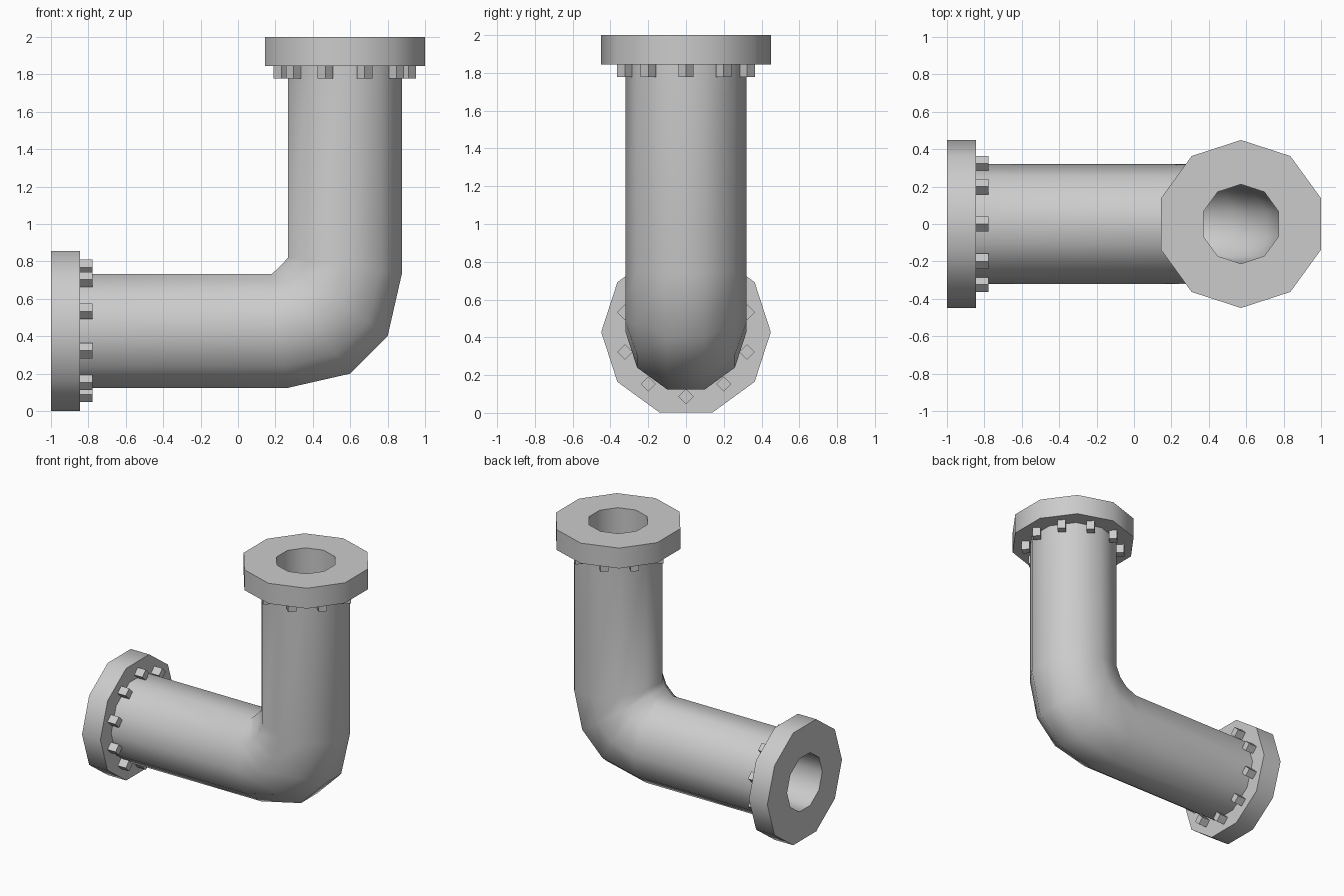
import bpy, bmesh, math
from mathutils import Vector

if "Cube" in bpy.data.objects:
    bpy.data.objects.remove(bpy.data.objects["Cube"])

N = 10                 # sides of every round section
C = 0.428              # axis height of the horizontal leg
R_PIPE, R_BORE, R_FLANGE = 0.32, 0.212, 0.449
APO = math.cos(math.pi / N)


def mirror(p):
    """Swap the horizontal leg with the vertical leg."""
    return Vector((1 - p[2], p[1], 1 - p[0]))


def finish(bm, name, smooth=True):
    bmesh.ops.recalc_face_normals(bm, faces=bm.faces)
    me = bpy.data.meshes.new(name)
    bm.to_mesh(me)
    bm.free()
    ob = bpy.data.objects.new(name, me)
    bpy.context.collection.objects.link(ob)
    if smooth:
        bpy.ops.object.select_all(action='DESELECT')
        ob.select_set(True)
        bpy.context.view_layer.objects.active = ob
        bpy.ops.object.shade_smooth_by_angle(angle=math.radians(42))
    return ob


def section(inner, outer, radius):
    """Decagon stretched between an inner and an outer (x, z) pipe point."""
    a, b = Vector(inner), Vector(outer)
    mid, half = (a + b) / 2, (b - a) / 2
    pts = []
    for k in range(N):
        t = math.pi / N + 2 * math.pi * k / N
        p = mid + half * (math.cos(t) / APO * radius / R_PIPE)
        pts.append(Vector((p.x, radius * math.sin(t), p.y)))
    return pts


def loft(rings, name, flip=False):
    """Skin a closed loop of rings."""
    bm = bmesh.new()
    vs = [[bm.verts.new(mirror(p) if flip else p) for p in r] for r in rings]
    for i, a in enumerate(vs):
        b = vs[(i + 1) % len(vs)]
        for k in range(N):
            j = (k + 1) % N
            bm.faces.new((a[k], a[j], b[j], b[k]))
    return finish(bm, name)


# Pipe: mitred stations through the bend, outer skin then bore
h = R_PIPE * APO
lo, hi = C - h, C + h
stations = [((-0.845, hi), (-0.845, lo)), ((0.18, hi), (0.265, lo)),
            ((0.21, hi + 0.027), (0.6, 0.2))]
stations += [((1 - a[1], 1 - a[0]), (1 - b[1], 1 - b[0]))
             for a, b in reversed(stations)]
loft([section(a, b, R_PIPE) for a, b in stations] +
     [section(a, b, R_BORE) for a, b in reversed(stations)], "elbow_pipe")

for flip, side in ((False, "lower"), (True, "upper")):
    # Flange ring
    prof = [(-1, R_BORE), (-1, R_FLANGE), (-0.845, R_FLANGE), (-0.845, R_BORE)]
    loft([section((x, hi), (x, lo), r) for x, r in prof], side + "_flange", flip)

    # Bolts: diamond-section pegs around the back of the flange
    bm = bmesh.new()
    d = 0.041
    for k in range(N):
        t = math.pi / 2 + 2 * math.pi * k / N
        y, z = 0.34 * math.cos(t), C + 0.34 * math.sin(t)
        ends = []
        for x in (-0.85, -0.777):
            pts = [(x, y + d, z), (x, y, z + d), (x, y - d, z), (x, y, z - d)]
            ends.append([bm.verts.new(mirror(p) if flip else p) for p in pts])
        a, b = ends
        bm.faces.new(a)
        bm.faces.new(b)
        for i in range(4):
            j = (i + 1) % 4
            bm.faces.new((a[i], a[j], b[j], b[i]))
    finish(bm, side + "_bolts", smooth=False)
